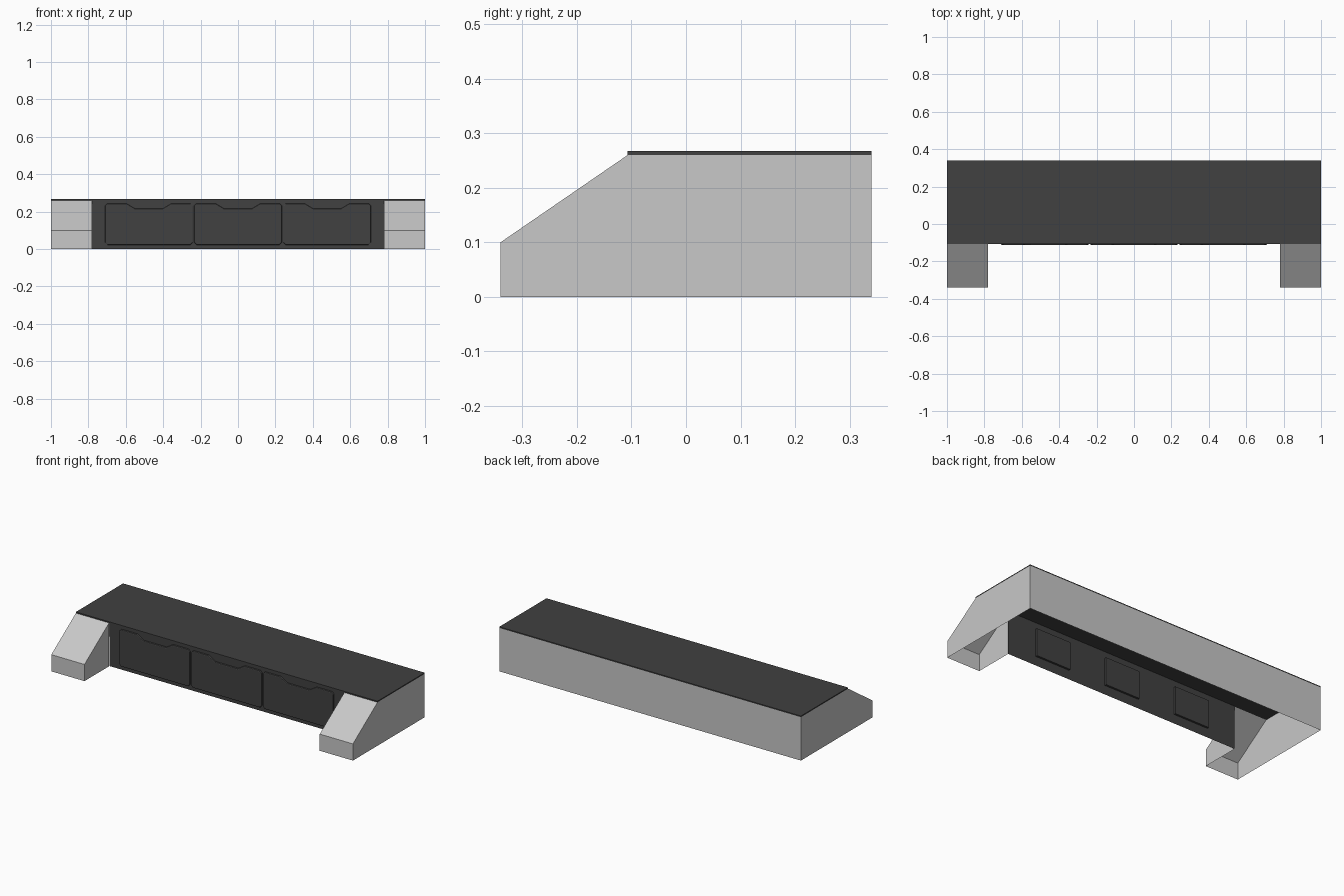
import bpy, bmesh
from mathutils import Vector

cube = bpy.data.objects.get("Cube")
if cube:
    bpy.data.objects.remove(cube, do_unlink=True)

FRONT, BACK, STEP = -0.34, 0.34, -0.107
TOP, LIP = 0.26, 0.10
INNER = 0.78


def material(name, rgb):
    mat = bpy.data.materials.new(name)
    mat.use_nodes = True
    mat.diffuse_color = (*rgb, 1)
    mat.node_tree.nodes["Principled BSDF"].inputs["Base Color"].default_value = (*rgb, 1)
    return mat


light = material("light grey", (0.58, 0.58, 0.58))
dark = material("charcoal", (0.052, 0.052, 0.052))


def sheet(name, polygons, mat):
    """Object made of flat polygons, welded along shared edges."""
    bm = bmesh.new()
    for poly in polygons:
        bm.faces.new([bm.verts.new(p) for p in poly])
    bmesh.ops.remove_doubles(bm, verts=bm.verts, dist=0.0001)
    mesh = bpy.data.meshes.new(name)
    bm.to_mesh(mesh)
    bm.free()
    mesh.materials.append(mat)
    obj = bpy.data.objects.new(name, mesh)
    bpy.context.collection.objects.link(obj)
    return obj


def box(name, low, high, mat):
    bm = bmesh.new()
    bmesh.ops.create_cube(bm, size=1)
    low, high = Vector(low), Vector(high)
    for v in bm.verts:
        v.co = (low + high) / 2 + v.co * (high - low)
    mesh = bpy.data.meshes.new(name)
    bm.to_mesh(mesh)
    bm.free()
    mesh.materials.append(mat)
    obj = bpy.data.objects.new(name, mesh)
    bpy.context.collection.objects.link(obj)
    return obj


# Hollow end supports, open underneath
for side, sign in (("left", 1), ("right", -1)):
    def flip(points):
        pts = [(sign * x, y, z) for x, y, z in points]
        return pts if sign > 0 else pts[::-1]

    nose = [(FRONT, 0), (STEP, 0), (STEP, TOP), (FRONT, LIP)]
    profile = [(FRONT, 0), (BACK, 0), (BACK, TOP), (STEP, TOP), (FRONT, LIP)]
    sheet(side + "_support", [
        flip([(1, y, z) for y, z in profile]),
        flip([(INNER, y, z) for y, z in reversed(nose)]),
        flip([(INNER, FRONT, 0), (1, FRONT, 0), (1, FRONT, LIP), (INNER, FRONT, LIP)]),
        flip([(INNER, FRONT, LIP), (1, FRONT, LIP), (1, STEP, TOP), (INNER, STEP, TOP)]),
    ], light)

# Back wall, top and front panel
sheet("back_wall", [[(1, BACK, 0), (-1, BACK, 0), (-1, BACK, TOP), (1, BACK, TOP)]], light)
box("top_slab", (-1, STEP, TOP), (1, BACK, 0.267), dark)
sheet("front_panel", [[(-INNER, STEP + 0.004, 0), (INNER, STEP + 0.004, 0),
                       (INNER, STEP + 0.004, TOP), (-INNER, STEP + 0.004, TOP)]], dark)

# Drawer fronts with a finger notch, and their backing plates
half, bottom, top, cut, notch = 0.234, 0.022, 0.243, 0.012, 0.216
right_half = [(half - cut, bottom), (half, bottom + cut), (half, top - cut),
              (half - cut, top), (0.12, top), (0.075, notch)]
outline = right_half + [(-x, z) for x, z in reversed(right_half)]
for number, centre in enumerate((-0.476, 0, 0.476), 1):
    bm = bmesh.new()
    face = bm.faces.new([bm.verts.new((centre + x, STEP + 0.004, z)) for x, z in outline])
    face.normal_update()
    if face.normal.y > 0:
        face.normal_flip()
    new = bmesh.ops.extrude_face_region(bm, geom=[face])
    cap = [g for g in new["geom"] if isinstance(g, bmesh.types.BMFace)]
    for v in cap[0].verts:
        v.co.y -= 0.01
    bmesh.ops.bevel(bm, geom=list(cap[0].edges), offset=0.005, segments=2,
                    profile=0.5, affect='EDGES')
    bmesh.ops.recalc_face_normals(bm, faces=bm.faces)
    mesh = bpy.data.meshes.new(f"drawer_front_{number}")
    bm.to_mesh(mesh)
    bm.free()
    mesh.materials.append(dark)
    drawer = bpy.data.objects.new(mesh.name, mesh)
    bpy.context.collection.objects.link(drawer)
    box(f"drawer_backing_{number}", (centre - 0.115, STEP + 0.004, 0.055),
        (centre + 0.115, STEP + 0.016, 0.22), dark)
